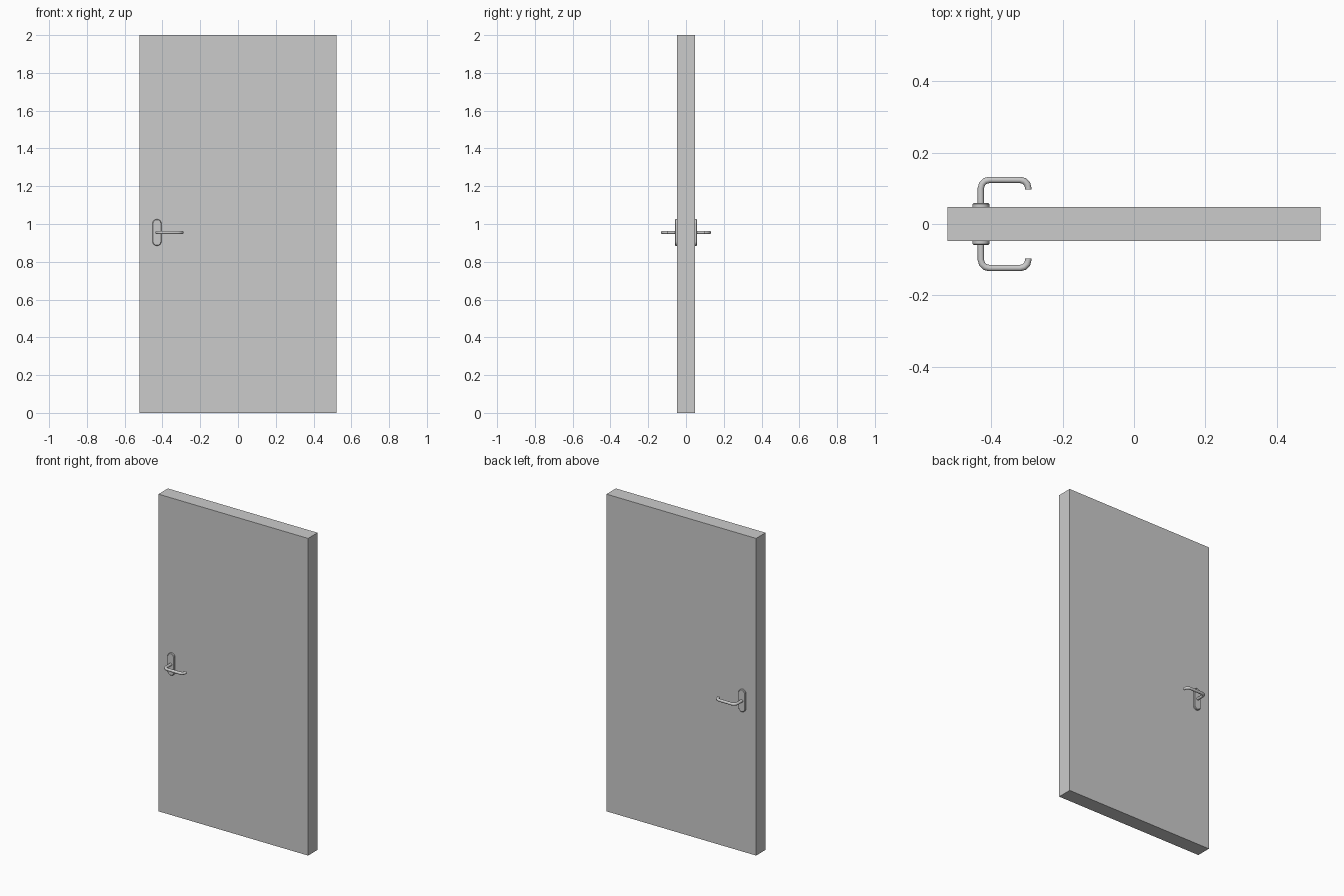
import bpy, bmesh
from math import sin, cos, pi, radians
from mathutils import Vector

if "Cube" in bpy.data.objects:
    bpy.data.objects.remove(bpy.data.objects["Cube"])

HALF_W, HALF_T, HEIGHT = 0.522, 0.047, 2.0
HANDLE_X, HANDLE_Z, TUBE_R = -0.429, 0.955, 0.0088


def make_object(name, bm, smooth=False, mirror=False):
    bmesh.ops.recalc_face_normals(bm, faces=bm.faces)
    mesh = bpy.data.meshes.new(name)
    bm.to_mesh(mesh)
    bm.free()
    ob = bpy.data.objects.new(name, mesh)
    bpy.context.collection.objects.link(ob)
    if mirror:  # repeat on the back of the door
        mod = ob.modifiers.new("both_sides", 'MIRROR')
        mod.use_axis = (False, True, False)
        mod.use_mirror_merge = False
    if smooth:
        bpy.ops.object.select_all(action='DESELECT')
        ob.select_set(True)
        bpy.context.view_layer.objects.active = ob
        bpy.ops.object.shade_smooth_by_angle(angle=radians(35))
    return ob


def arc(cx, cy, r, a0, a1, n):
    return [(cx + r * cos(radians(a0 + (a1 - a0) * i / n)),
             cy + r * sin(radians(a0 + (a1 - a0) * i / n))) for i in range(n + 1)]


# Door panel
bm = bmesh.new()
bmesh.ops.create_cube(bm, size=1)
for v in bm.verts:
    v.co = (v.co.x * 2 * HALF_W, v.co.y * 2 * HALF_T, (v.co.z + 0.5) * HEIGHT)
make_object("door_panel", bm)

# Back plates: rounded slot with a softened outer rim
bm = bmesh.new()
half_w, half_len, depth, rim = 0.0235, 0.0705, 0.0115, 0.003
rings = []
for y, inset in ((0, 0), (depth - rim, 0), (depth, rim)):
    r, c = half_w - inset, half_len - half_w
    outline = arc(0, c, r, 0, 180, 12) + arc(0, -c, r, 180, 360, 12)
    rings.append([bm.verts.new((HANDLE_X + x, -HALF_T - y, HANDLE_Z + z))
                  for x, z in outline])
for a, b in zip(rings, rings[1:]):
    for i in range(len(a)):
        j = (i + 1) % len(a)
        bm.faces.new((a[i], a[j], b[j], b[i]))
bm.faces.new(rings[0])
bm.faces.new(rings[-1])
make_object("handle_plates", bm, smooth=True, mirror=True)

# Lever handles: round bar swept along a C-shaped path
bm = bmesh.new()
out, bend, end_x = -0.1235, 0.023, -0.296
path = [(HANDLE_X, -HALF_T)]
path += arc(HANDLE_X + bend, out + bend, bend, 180, 270, 3)
path += arc(end_x - bend, out + bend, bend, 270, 360, 3)
path.append((end_x, -0.097))
path = [Vector(p) for p in path]
SIDES = 16
rings = []
for i, p in enumerate(path):
    d_in = (p - path[i - 1]).normalized() if i else None
    d_out = (path[i + 1] - p).normalized() if i < len(path) - 1 else d_in
    d_in = d_in or d_out
    t = (d_in + d_out).normalized()
    n = Vector((-t.y, t.x)) / t.dot(d_out)  # mitred joint
    ring = []
    for k in range(SIDES):
        a = 2 * pi * k / SIDES
        q = p + n * TUBE_R * cos(a)
        ring.append(bm.verts.new((q.x, q.y, HANDLE_Z + TUBE_R * sin(a))))
    rings.append(ring)
for a, b in zip(rings, rings[1:]):
    for k in range(SIDES):
        j = (k + 1) % SIDES
        bm.faces.new((a[k], a[j], b[j], b[k]))
bm.faces.new(rings[0])
bm.faces.new(rings[-1])
make_object("lever_handles", bm, smooth=True, mirror=True)
